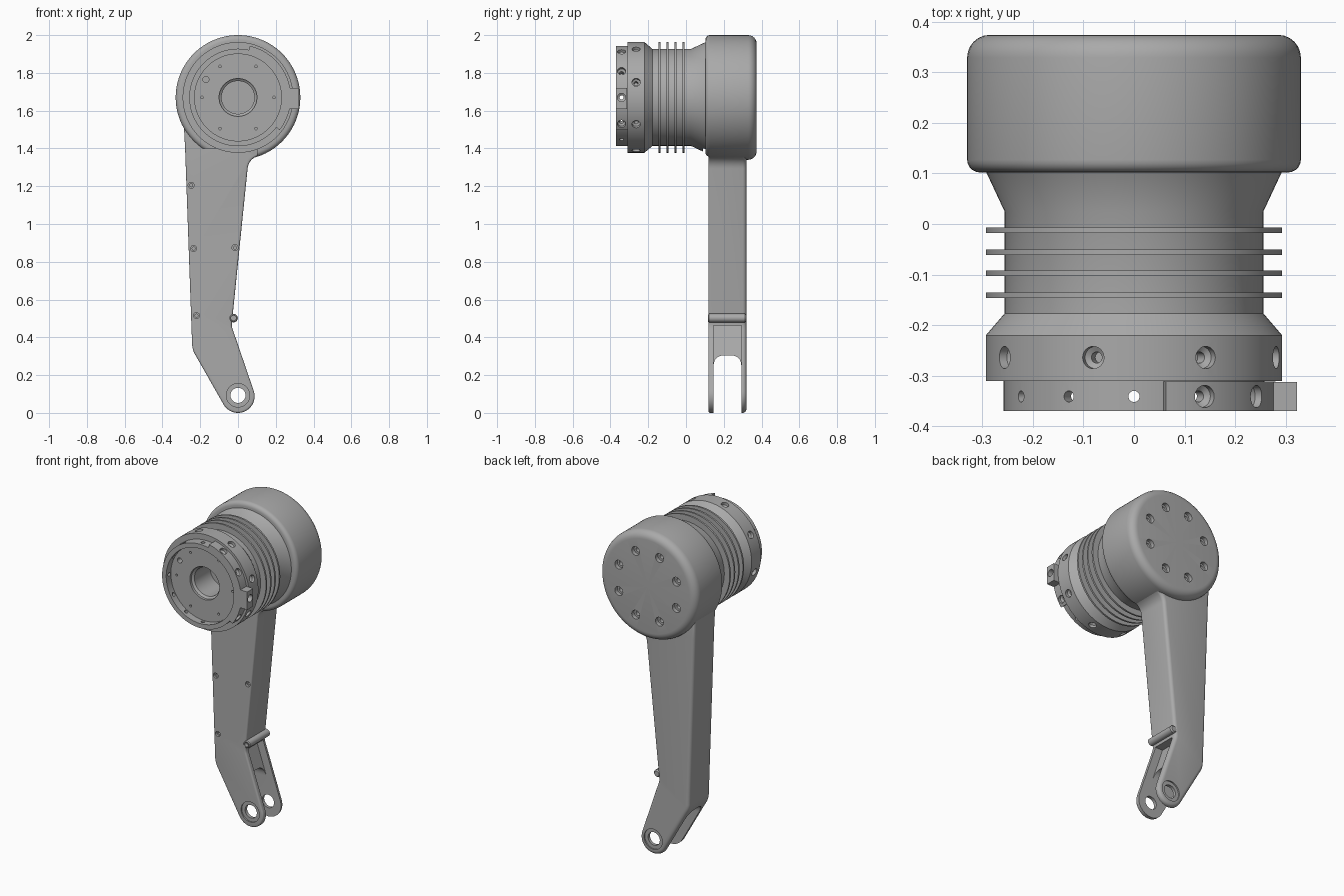
import bpy, bmesh, math
from mathutils import Vector, Matrix

if "Cube" in bpy.data.objects:
    bpy.data.objects.remove(bpy.data.objects["Cube"])

grey = bpy.data.materials.new("machined grey")
grey.use_nodes = True
grey.diffuse_color = (0.4, 0.4, 0.4, 1)
grey.node_tree.nodes["Principled BSDF"].inputs["Base Color"].default_value = (0.4, 0.4, 0.4, 1)

HUB_Z = 1.67
BACK = Vector((0, 1, 0))
HUB = Vector((0, 0, HUB_Z))


def finish(bm, name):
    bmesh.ops.remove_doubles(bm, verts=bm.verts, dist=1e-5)
    bmesh.ops.recalc_face_normals(bm, faces=bm.faces)
    mesh = bpy.data.meshes.new(name)
    bm.to_mesh(mesh)
    bm.free()
    mesh.materials.append(grey)
    ob = bpy.data.objects.new(name, mesh)
    bpy.context.collection.objects.link(ob)
    return ob


def lathe(name, profile, origin, axis, n=24):
    """Spin (radius, distance) points around an axis; ends are capped."""
    bm = bmesh.new()
    mat = Matrix.Translation(origin) @ axis.to_track_quat('Z', 'Y').to_matrix().to_4x4()
    rings = []
    for r, d in profile:
        rings.append([bm.verts.new(mat @ Vector((r * math.cos(t), r * math.sin(t), d)))
                      for t in (math.tau * i / n for i in range(n))])
    for a, b in zip(rings, rings[1:]):
        for i in range(n):
            bm.faces.new((a[i], a[i - 1], b[i - 1], b[i]))
    bm.faces.new(rings[0])
    bm.faces.new(rings[-1])
    return finish(bm, name)


def rounded(points, steps=8):
    """Replace each (u, v, radius) corner by a soft curve."""
    out = []
    for i, (u, v, r) in enumerate(points):
        p = Vector((u, v))
        if not r:
            out.append(p)
            continue
        a = (Vector(points[i - 1][:2]) - p).normalized()
        b = (Vector(points[(i + 1) % len(points)][:2]) - p).normalized()
        t = r / math.tan(a.angle(b) / 2)
        for k in range(steps + 1):
            s = k / steps
            out.append(p + a * t * (1 - s) ** 2 + b * t * s ** 2)
    return out


def prism(name, outline, lo, hi, along='y', bevel_lo=0, bevel_hi=0):
    bm = bmesh.new()
    def put(p, w):
        return bm.verts.new((p[0], w, p[1]) if along == 'y' else (w, p[0], p[1]))
    a = [put(p, lo) for p in outline]
    b = [put(p, hi) for p in outline]
    for i in range(len(a)):
        bm.faces.new((a[i - 1], a[i], b[i], b[i - 1]))
    caps = bm.faces.new(a), bm.faces.new(b)
    rims = [list(f.edges) for f in caps]
    bmesh.ops.recalc_face_normals(bm, faces=bm.faces)
    for edges, width in zip(rims, (bevel_lo, bevel_hi)):
        if width:
            bmesh.ops.bevel(bm, geom=edges, offset=width, segments=4, profile=0.5,
                            affect='EDGES', clamp_overlap=False)
    return finish(bm, name)


def box(name, x0, x1, y0, y1, z0, z1):
    return prism(name, [(x0, z0), (x1, z0), (x1, z1), (x0, z1)], y0, y1)


def cut(targets, cutters):
    bpy.ops.object.select_all(action='DESELECT')
    for c in cutters:
        c.select_set(True)
    bpy.context.view_layer.objects.active = cutters[0]
    bpy.ops.object.join()
    tool = cutters[0]
    tool.hide_render = True
    for ob in targets:
        mod = ob.modifiers.new("holes", 'BOOLEAN')
        mod.operation, mod.solver, mod.object, mod.use_self = 'DIFFERENCE', 'EXACT', tool, True
        bpy.context.view_layer.objects.active = ob
        bpy.ops.object.modifier_apply(modifier=mod.name)
    bpy.data.objects.remove(tool)


def smooth(ob):
    bpy.ops.object.select_all(action='DESELECT')
    ob.select_set(True)
    bpy.context.view_layer.objects.active = ob
    bpy.ops.object.shade_smooth_by_angle(angle=math.radians(32))


def radial(deg):
    """Direction in the hub plane, measured from up towards +x."""
    return Vector((math.sin(math.radians(deg)), 0, math.cos(math.radians(deg))))


# Hub housing: drum, tapered neck, clamp collar, front ring, recessed face, bore
back_edge = [(0.285 + 0.045 * math.sin(t), 0.329 + 0.045 * math.cos(t))
             for t in (math.pi / 2 * i / 6 for i in range(7))]
front_edge = [(0.305 + 0.025 * math.cos(t), 0.127 - 0.025 * math.sin(t))
              for t in (math.pi / 2 * i / 5 for i in range(6))]
housing = lathe("hub_housing", [(0, 0.374)] + back_edge + front_edge + [
    (0.292, 0.102), (0.256, 0.025), (0.256, -0.177), (0.293, -0.22), (0.293, -0.31),
    (0.258, -0.31), (0.258, -0.37), (0.23, -0.37), (0.23, -0.325), (0.1, -0.325),
    (0.1, -0.31), (0.087, -0.3), (0.087, -0.1), (0, -0.1)], HUB, BACK, 96)

# Raised arc and stop block on the front ring
arc = [math.radians(13 + 115 * i / 30) for i in range(31)]
stop_arc = prism("stop_arc", [(r * math.sin(t), HUB_Z + r * math.cos(t))
                              for r, ts in ((0.28, arc), (0.25, arc[::-1])) for t in ts], -0.37, -0.311)
stop_block = box("stop_block", 0.25, 0.322, -0.37, -0.312, 1.61, 1.72)

# Holes around the hub
holes = [box("drum_relief", -0.28, 0.1, 0.09, 0.121, 1.3, 1.4)]
for k in range(8):
    holes.append(lathe("collar_hole", [(0.022, 0.35), (0.022, 0.275), (0.011, 0.268), (0.011, 0.24)],
                       HUB + BACK * -0.264, radial(29 + 45 * k)))
    holes.append(lathe("back_hole", [(0.027, 0.4), (0.027, 0.35), (0.014, 0.35), (0.014, 0.32)],
                       HUB + radial(22.5 + 45 * k) * 0.212, BACK))
for k in range(12):
    seat = 0.022 if k in (1, 2, 3, 4) else 0.011
    holes.append(lathe("ring_hole", [(seat, 0.35), (seat, 0.264), (0.011, 0.256), (0.011, 0.21)],
                       HUB + BACK * -0.341, radial(30 * k)))
for k in range(6):
    holes.append(lathe("face_hole", [(0.007, -0.35), (0.007, -0.3)],
                       HUB + radial(30 + 60 * k) * 0.19, BACK, 12))
holes.append(lathe("pin_hole", [(0.016, -0.35), (0.016, -0.29)], Vector((-0.17, 0, 1.765)), BACK))
cut([housing, stop_arc, stop_block], holes)

# Cooling fins
fins = [lathe("cooling_fin", [(0.25, y), (0.293, y), (0.293, y + 0.011), (0.25, y + 0.011)], HUB, BACK, 96)
        for y in (-0.018, -0.061, -0.103, -0.146)]

# Leg: tapered bent arm with a round foot
foot = [(0.088 * math.cos(t), 0.088 + 0.088 * math.sin(t), 0)
        for t in (math.radians(209 + 170 * i / 20) for i in range(21))]
leg = prism("leg", rounded([(-0.292, 1.62, 0), (-0.28, 1.4, 0), (-0.242, 0.335, 0.12)] + foot + [
    (-0.034, 0.46, 0.08), (0.055, 1.335, 0.08), (0.15, 1.385, 0), (0.15, 1.6, 0)]),
    0.118, 0.32, bevel_lo=0.01, bevel_hi=0.02)

# Fork slot, pocket above it, pivot bore and screw holes
FOOT = Vector((0, 0, 0.093))
slot = rounded([(0.146, -0.1, 0), (0.293, -0.1, 0), (0.293, 0.305, 0.06), (0.146, 0.305, 0.06)])
cuts = [prism("slot", slot, -0.5, 0.5, 'x'),
        prism("pocket", [(-0.085, 0.462), (0.02, 0.15), (0.2, 0.15), (0.2, 0.462)], 0.146, 0.293),
        lathe("pivot", [(0.062, 0.1), (0.062, 0.126), (0.04, 0.126), (0.04, 0.312),
                        (0.062, 0.312), (0.062, 0.35)], FOOT, BACK, 40)]
for x, z in ((-0.248, 1.205), (-0.235, 0.87), (-0.22, 0.515), (-0.016, 0.875), (0.047, 1.362)):
    cuts.append(lathe("screw_hole", [(0.016, 0.1), (0.016, 0.132), (0.008, 0.132), (0.008, 0.16)],
                      Vector((x, 0, z)), BACK, 16))
cut([leg], cuts)

# Cross rib at the knee, with a screw hole in its end
rib = lathe("cross_rib", [(0.018, 0.116), (0.023, 0.121), (0.023, 0.312), (0.016, 0.32)],
            Vector((-0.024, 0, 0.502)), BACK)
cut([rib, leg], [lathe("rib_hole", [(0.013, 0.1), (0.013, 0.14)], Vector((-0.024, 0, 0.502)), BACK, 16)])

for part in [housing, stop_arc, stop_block, leg, rib] + fins:
    smooth(part)
